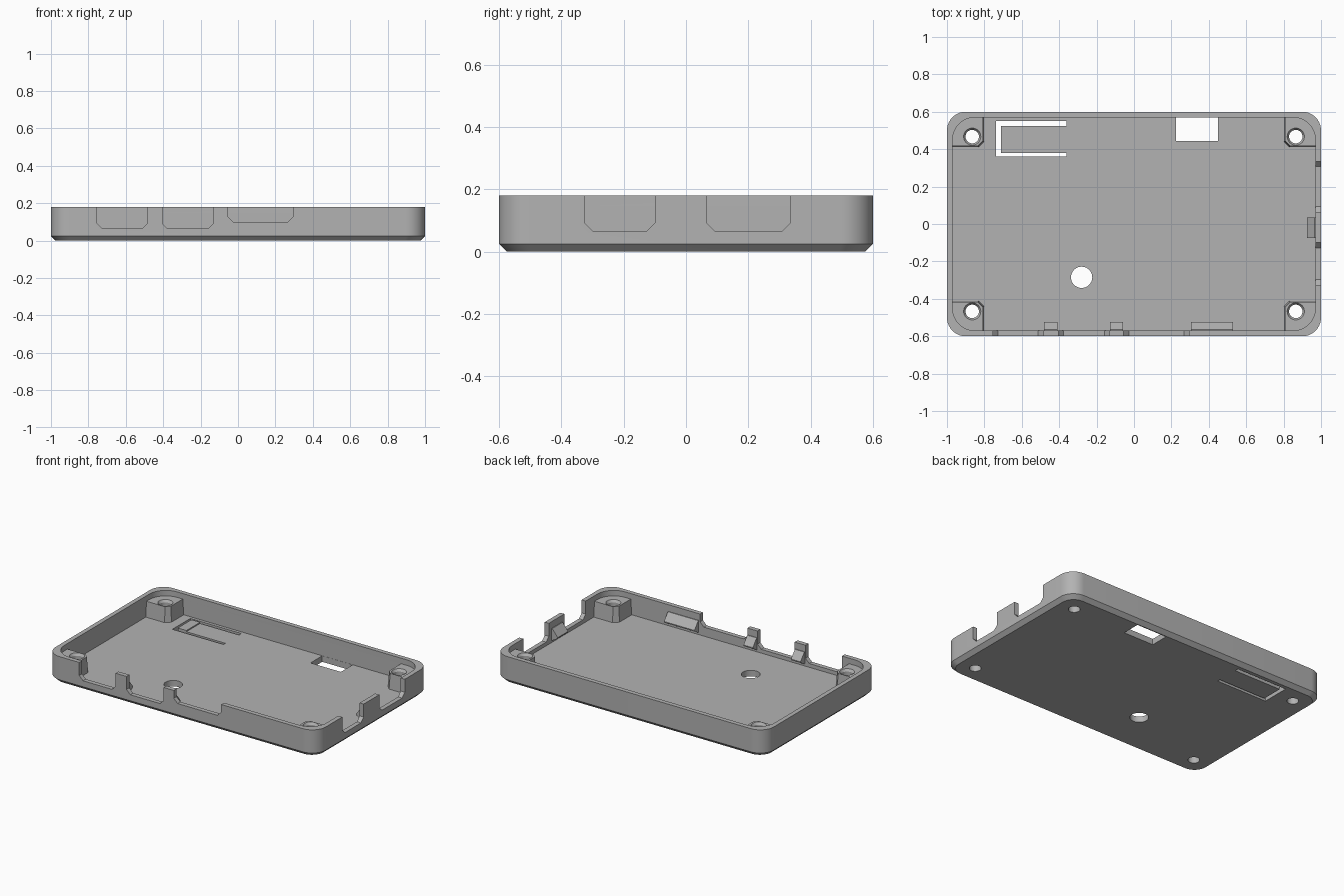
import bpy
import bmesh
from math import sin, cos, pi

cube = bpy.data.objects.get("Cube")
if cube:
    bpy.data.objects.remove(cube, do_unlink=True)

grey = bpy.data.materials.new("Grey plastic")
grey.use_nodes = True
COLOUR = (0.45, 0.45, 0.45, 1)
grey.diffuse_color = COLOUR
grey.node_tree.nodes["Principled BSDF"].inputs["Base Color"].default_value = COLOUR

HEIGHT, FLOOR, POST_TOP = 0.18, 0.04, 0.143
INX, INY = 0.97, 0.57


def loft(name, loops):
    """Closed solid through a stack of equal-length 3D loops."""
    bm = bmesh.new()
    rings = [[bm.verts.new(p) for p in loop] for loop in loops]
    bm.faces.new(rings[0])
    bm.faces.new(rings[-1])
    n = len(rings[0])
    for a, b in zip(rings, rings[1:]):
        for i in range(n):
            j = (i + 1) % n
            bm.faces.new((a[i], a[j], b[j], b[i]))
    bmesh.ops.recalc_face_normals(bm, faces=bm.faces)
    mesh = bpy.data.meshes.new(name)
    bm.to_mesh(mesh)
    bm.free()
    mesh.materials.append(grey)
    ob = bpy.data.objects.new(name, mesh)
    bpy.context.collection.objects.link(ob)
    return ob


def rounded(hx, hy, r, z, seg=10):
    pts = []
    for k, (sx, sy) in enumerate([(1, 1), (-1, 1), (-1, -1), (1, -1)]):
        for i in range(seg + 1):
            a = pi / 2 * (k + i / seg)
            pts.append((sx * (hx - r) + r * cos(a), sy * (hy - r) + r * sin(a), z))
    return pts


def circle(x, y, r, z, n=32):
    return [(x + r * cos(2 * pi * i / n), y + r * sin(2 * pi * i / n), z) for i in range(n)]


def box(name, x0, x1, y0, y1, z0, z1):
    return loft(name, [[(x0, y0, z), (x1, y0, z), (x1, y1, z), (x0, y1, z)] for z in (z0, z1)])


def boolean(target, tool, operation="DIFFERENCE"):
    mod = target.modifiers.new("Boolean", "BOOLEAN")
    mod.operation, mod.object, mod.solver = operation, tool, "EXACT"
    bpy.context.view_layer.objects.active = target
    bpy.ops.object.modifier_apply(modifier=mod.name)
    bpy.data.objects.remove(tool, do_unlink=True)


# Tray shell with chamfered underside
tray = loft("tray", [rounded(0.975, 0.575, 0.085, 0), rounded(1, 0.6, 0.1, 0.025),
                     rounded(1, 0.6, 0.1, HEIGHT)])
boolean(tray, loft("cavity", [rounded(INX, INY, 0.12, FLOOR), rounded(INX, INY, 0.12, 0.3)]))


# Corner screw posts, slightly drafted, with countersunk holes
def post_loop(sx, sy, d, z):
    pts = [(0.80 + d, 0.59), (0.80 + d, 0.44 + d / 2), (0.83 + d / 2, 0.41 + d),
           (0.99, 0.41 + d), (0.99, 0.54), (0.94, 0.59)]
    return [(sx * x, sy * y, z) for x, y in pts]


for sx in (-1, 1):
    for sy in (-1, 1):
        boolean(tray, loft("post", [post_loop(sx, sy, 0, 0.03), post_loop(sx, sy, 0.008, POST_TOP)]),
                "UNION")
        x, y = sx * 0.865, sy * 0.467
        boolean(tray, loft("screw_hole", [circle(x, y, 0.036, -0.1), circle(x, y, 0.036, POST_TOP - 0.015),
                                          circle(x, y, 0.046, POST_TOP), circle(x, y, 0.046, 0.3)]))

# Chamfered connector openings in the front and left walls
OPENINGS = [("front", -0.755, -0.485, 0.065), ("front", -0.405, -0.13, 0.065),
            ("front", -0.055, 0.295, 0.1), ("side", -0.325, -0.1, 0.065), ("side", 0.065, 0.335, 0.065)]
for wall, a, b, sill in OPENINGS:
    c = 0.028
    outline = [(a, 0.3), (a, sill + c), (a + c, sill), (b - c, sill), (b, sill + c), (b, 0.3)]
    if wall == "front":
        loops = [[(u, y, z) for u, z in outline] for y in (-0.7, -INY + 0.002)]
    else:
        loops = [[(x, u, z) for u, z in outline] for x in (INX - 0.002, 1.1)]
    boolean(tray, loft("opening", loops))

# Floor openings: round hole, rectangular window, U-shaped slot around the flexible tab
boolean(tray, loft("round_hole", [circle(-0.28, -0.285, 0.057, z) for z in (-0.1, 0.1)]))
boolean(tray, box("window", 0.225, 0.45, 0.445, 0.569, -0.1, 0.1))
slot = [(-0.36, 0.36), (-0.36, 0.38), (-0.712, 0.38), (-0.712, 0.525),
        (-0.36, 0.525), (-0.36, 0.55), (-0.738, 0.55), (-0.738, 0.36)]
boolean(tray, loft("tab_slot", [[(x, y, z) for x, y in slot] for z in (-0.1, 0.1)]))

# Raised end of the flexible tab
box("tab_end", -0.712, -0.648, 0.38, 0.525, FLOOR - 0.005, FLOOR + 0.008)

# Snap hooks on the inner faces of the walls
PROFILE = [(-0.01, 0.135), (0.005, 0.135), (0.045, 0.085), (0.045, 0.078), (0.005, 0.055), (-0.01, 0.055)]
for i, (a, b) in enumerate([(-0.48, -0.41), (-0.127, -0.058), (0.305, 0.53)]):
    loft(f"front_snap_hook_{i + 1}", [[(x, d - INY, z) for d, z in PROFILE] for x in (a, b)])
loft("side_snap_hook", [[(INX - d, y, z) for d, z in PROFILE] for y in (-0.075, 0.035)])

# Smooth rounded corners and holes, sharp edges elsewhere
bpy.ops.object.select_all(action="DESELECT")
tray.select_set(True)
bpy.context.view_layer.objects.active = tray
bpy.ops.object.shade_smooth_by_angle(angle=0.5)
